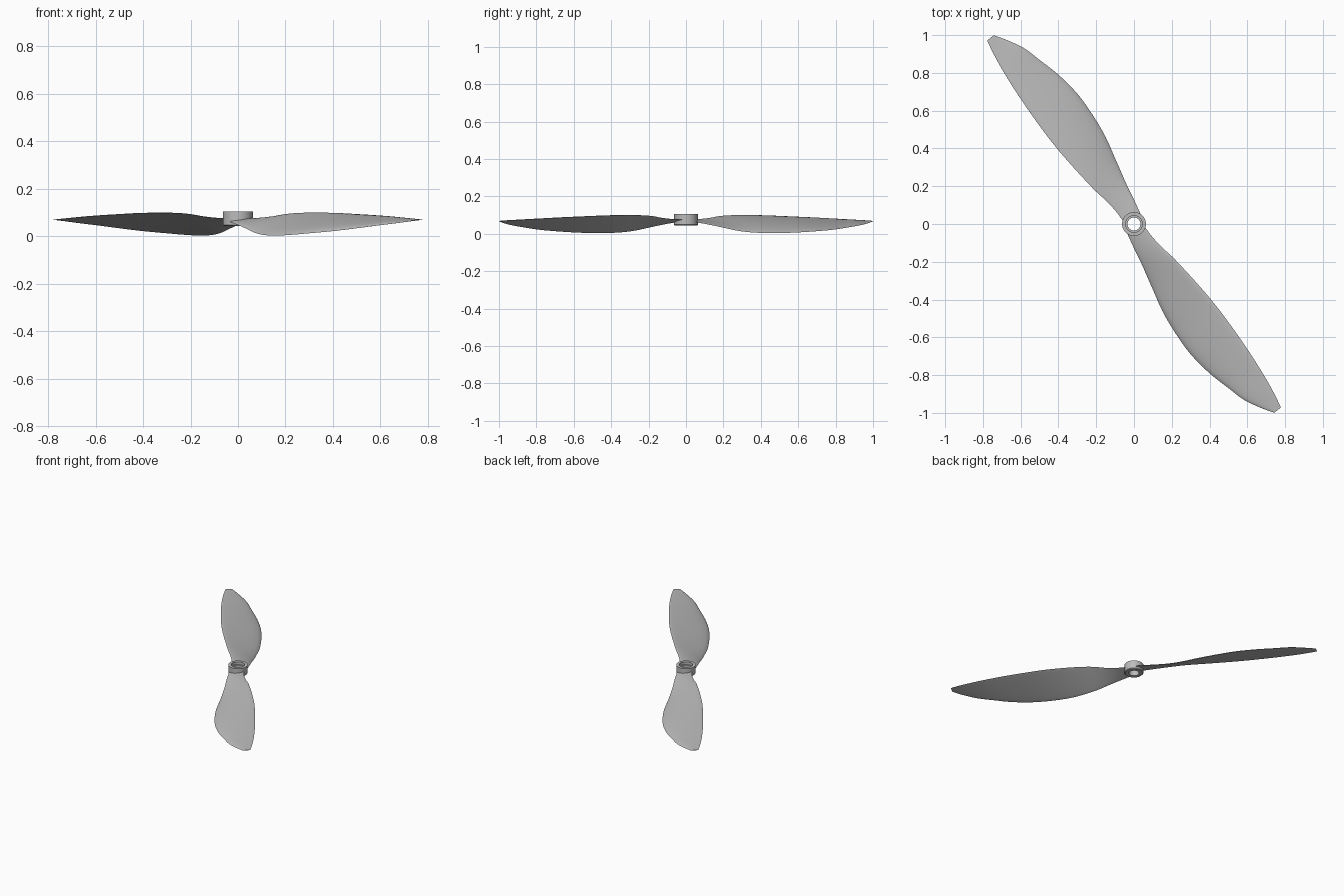
import bpy, bmesh, math
from mathutils import Vector, Matrix

cube = bpy.data.objects.get("Cube")
if cube:
    bpy.data.objects.remove(cube)

grey = bpy.data.materials.new("light_grey")
grey.use_nodes = True
colour = (0.5, 0.5, 0.5, 1)
grey.diffuse_color = colour
grey.node_tree.nodes["Principled BSDF"].inputs["Base Color"].default_value = colour


def make_object(name, bm):
    bmesh.ops.recalc_face_normals(bm, faces=bm.faces)
    mesh = bpy.data.meshes.new(name)
    bm.to_mesh(mesh)
    bm.free()
    mesh.materials.append(grey)
    obj = bpy.data.objects.new(name, mesh)
    bpy.context.collection.objects.link(obj)
    return obj


def shade(obj, degrees):
    bpy.ops.object.select_all(action='DESELECT')
    obj.select_set(True)
    bpy.context.view_layer.objects.active = obj
    bpy.ops.object.shade_smooth_by_angle(angle=math.radians(degrees))


def loft(bm, rings, closed):
    pairs = list(zip(rings, rings[1:] + rings[:1] if closed else rings[1:]))
    for a, b in pairs:
        for i in range(len(a)):
            j = (i + 1) % len(a)
            bm.faces.new((a[i], a[j], b[j], b[i]))


def spline(rows, steps):
    """Smooth rows of values through the given stations."""
    out = []
    for i in range(len(rows) - 1):
        p = [Vector(rows[min(max(k, 0), len(rows) - 1)]) for k in range(i - 1, i + 3)]
        for n in range(steps):
            t = n / steps
            out.append(p[1] + ((p[2] - p[0]) * t
                       + (2 * p[0] - 5 * p[1] + 4 * p[2] - p[3]) * t * t
                       + (3 * p[1] - p[0] - 3 * p[2] + p[3]) * t ** 3) / 2)
    return out + [Vector(rows[-1])]


# Blade stations: span, high edge offset and height, low edge offset and height
STATIONS = [
    (0, .04, .075, -.055, .065),
    (.1, .034, .077, -.079, .048),
    (.19, .041, .084, -.098, .03),
    (.26, .053, .093, -.116, .016),
    (.34, .061, .098, -.136, .007),
    (.455, .07, .099, -.165, .003),
    (.59, .076, .097, -.183, .006),
    (.73, .074, .092, -.188, .013),
    (.87, .067, .087, -.171, .022),
    (.99, .057, .082, -.141, .034),
    (1.09, .045, .077, -.115, .045),
    (1.18, .03, .073, -.07, .056),
    (1.245, .015, .07, -.029, .066),
]
SPAN = Vector((.615, -.788, 0))
ACROSS = Vector((.788, .615, 0))
CHORD_STEPS = 10


def blade(name, turn):
    bm = bmesh.new()
    rings = []
    for s, wa, za, wb, zb in spline(STATIONS, 3):
        high = SPAN * s + ACROSS * wa + Vector((0, 0, za))
        low = SPAN * s + ACROSS * wb + Vector((0, 0, zb))
        chord = wa - wb
        ring = []
        # Cambered section: full upper side, flatter underside
        for k in range(2 * CHORD_STEPS):
            angle = math.pi * k / CHORD_STEPS
            t = (1 - math.cos(angle)) / 2
            bulge = math.sin(angle) * (1.25 - .5 * t)
            depth = .06 * chord if bulge > 0 else .012 * chord
            ring.append(bm.verts.new(low.lerp(high, t) + Vector((0, 0, bulge * depth))))
        rings.append(ring)
    loft(bm, rings, False)
    bm.faces.new(rings[0])
    bm.faces.new(rings[-1])
    bmesh.ops.transform(bm, matrix=Matrix.Rotation(turn, 4, 'Z'), verts=bm.verts)
    return make_object(name, bm)


# Hub: turned ring with a stepped bore
PROFILE = [(.034, .043), (.058, .043), (.063, .048), (.063, .105),
           (.044, .105), (.044, .085), (.034, .085)]
SIDES = 40
bm = bmesh.new()
rings = []
for i in range(SIDES):
    a = math.tau * i / SIDES
    rings.append([bm.verts.new((r * math.cos(a), r * math.sin(a), z)) for r, z in PROFILE])
loft(bm, rings, True)
shade(make_object("hub", bm), 30)

# Cutter that keeps the bore clear of the blade roots
bm = bmesh.new()
bmesh.ops.create_cone(bm, cap_ends=True, segments=SIDES, radius1=.05, radius2=.05, depth=1)
cutter = make_object("bore_cutter", bm)
cutter.hide_render = True
cutter.hide_viewport = True

for name, turn in (("front_blade", 0), ("back_blade", math.pi)):
    obj = blade(name, turn)
    shade(obj, 50)
    cut = obj.modifiers.new("bore", 'BOOLEAN')
    cut.operation = 'DIFFERENCE'
    cut.solver = 'EXACT'
    cut.object = cutter
